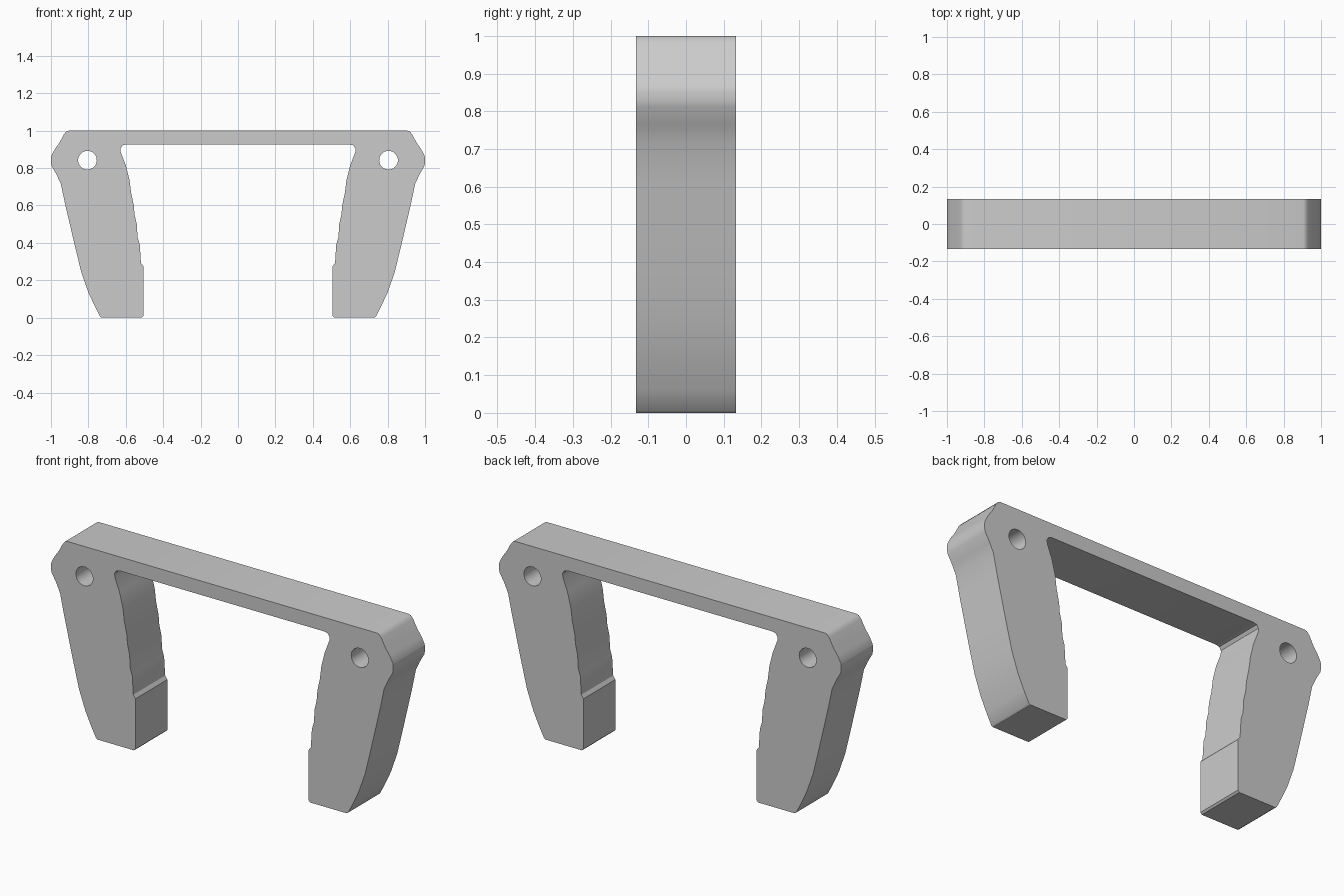
import bpy
import bmesh
from math import cos, sin, tau, radians
from mathutils import Vector

cube = bpy.data.objects.get("Cube")
if cube:
    bpy.data.objects.remove(cube, do_unlink=True)

HALF_DEPTH = 0.133
HOLE_X, HOLE_Z, HOLE_R = 0.805, 0.842, 0.05

# Half profile from the top of the bar, down the outside of the leg, up the inside
HALF = [
    (0.905, 1), (0.917, 0.996), (0.93, 0.982), (0.955, 0.935), (0.98, 0.9), (0.998, 0.865),
    (1, 0.85), (1, 0.83), (0.997, 0.812), (0.97, 0.765), (0.947, 0.715),
    (0.925, 0.61), (0.87, 0.375), (0.837, 0.24), (0.8, 0.135), (0.765, 0.06),
    (0.737, 0.006), (0.728, 0), (0.515, 0), (0.506, 0.009), (0.506, 0.275),
    (0.519, 0.293), (0.525, 0.39), (0.537, 0.43), (0.541, 0.5), (0.553, 0.55),
    (0.557, 0.6), (0.572, 0.67), (0.58, 0.735), (0.6, 0.815), (0.627, 0.885),
    (0.628, 0.905), (0.618, 0.921), (0.6, 0.926),
]


def add_loop(bm, points):
    verts = [bm.verts.new((x, -HALF_DEPTH, z)) for x, z in points]
    for a, b in zip(verts, verts[1:] + verts[:1]):
        bm.edges.new((a, b))


def circle(cx, cz, r, n=32):
    return [(cx + r * cos(tau * i / n), cz + r * sin(tau * i / n)) for i in range(n)]


# Front face: mirrored outline with a round hole above each leg
bm = bmesh.new()
add_loop(bm, HALF + [(-x, z) for x, z in reversed(HALF)])
for side in (-1, 1):
    add_loop(bm, circle(side * HOLE_X, HOLE_Z, HOLE_R))
bmesh.ops.triangle_fill(bm, use_beauty=True, edges=bm.edges[:], normal=Vector((0, -1, 0)))

# Extrude to full depth
result = bmesh.ops.extrude_face_region(bm, geom=bm.faces[:], use_keep_orig=True)
moved = [g for g in result["geom"] if isinstance(g, bmesh.types.BMVert)]
bmesh.ops.translate(bm, verts=moved, vec=(0, 2 * HALF_DEPTH, 0))
bmesh.ops.recalc_face_normals(bm, faces=bm.faces[:])
bmesh.ops.dissolve_limit(bm, angle_limit=radians(0.1), verts=bm.verts[:], edges=bm.edges[:])

mesh = bpy.data.meshes.new("bracket_frame")
bm.to_mesh(mesh)
bm.free()
frame = bpy.data.objects.new("bracket_frame", mesh)
bpy.context.collection.objects.link(frame)

# Plain grey material
grey = bpy.data.materials.new("light_grey")
grey.use_nodes = True
colour = (0.6, 0.6, 0.6, 1)
grey.diffuse_color = colour
grey.node_tree.nodes["Principled BSDF"].inputs["Base Color"].default_value = colour
mesh.materials.append(grey)

# Smooth the curved walls, keep the rims sharp
bpy.ops.object.select_all(action="DESELECT")
frame.select_set(True)
bpy.context.view_layer.objects.active = frame
bpy.ops.object.shade_smooth_by_angle(angle=radians(30))
